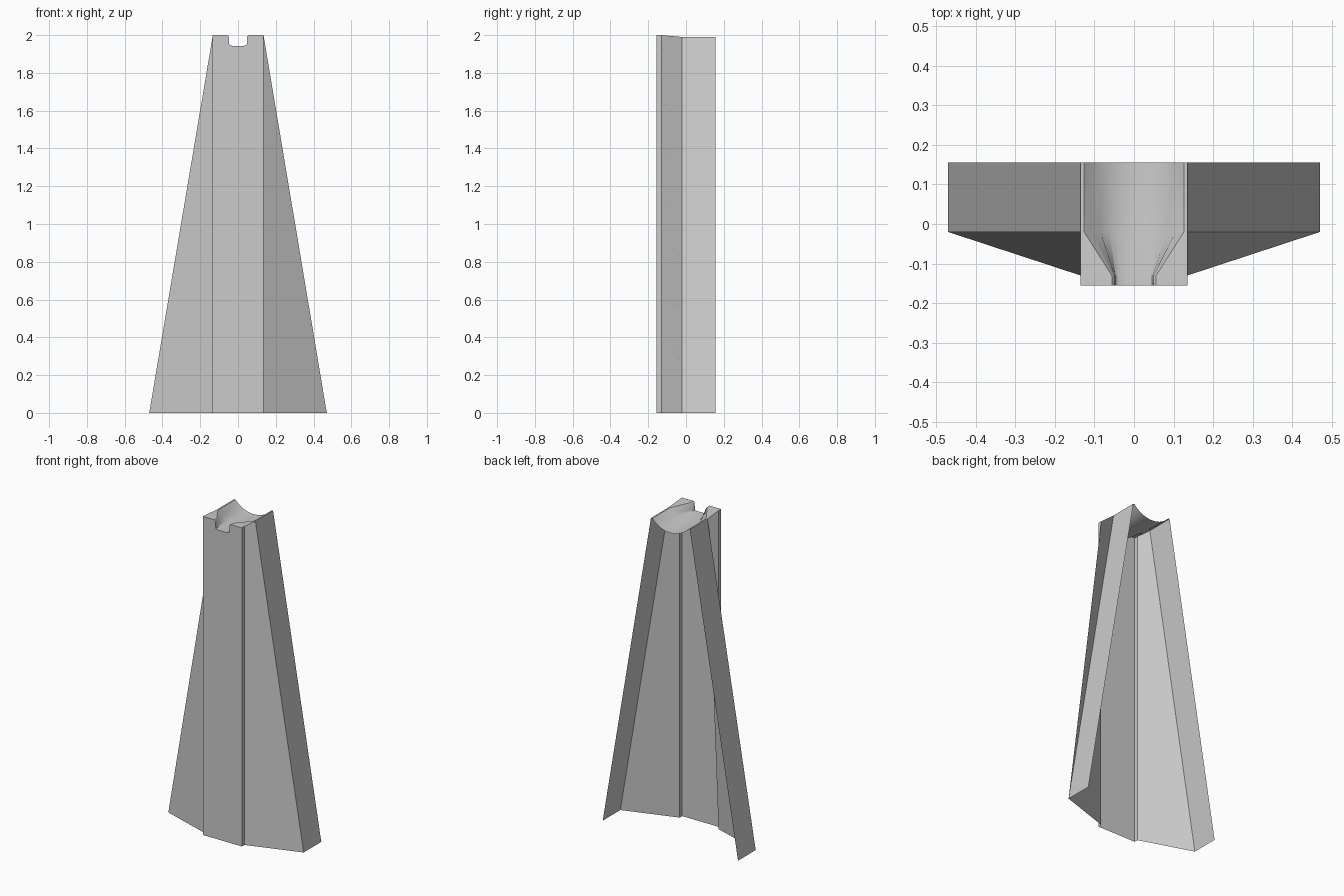
import bpy, bmesh, math

if "Cube" in bpy.data.objects:
    bpy.data.objects.remove(bpy.data.objects["Cube"])

Z_FRONT, Z_BACK = 2.0, 1.99
NECK = 0.135            # half width of front panel and of the top


def make_object(name, bm):
    bmesh.ops.remove_doubles(bm, verts=bm.verts, dist=1e-5)
    me = bpy.data.meshes.new(name)
    bm.to_mesh(me)
    bm.free()
    ob = bpy.data.objects.new(name, me)
    bpy.context.collection.objects.link(ob)
    bpy.ops.object.select_all(action='DESELECT')
    ob.select_set(True)
    bpy.context.view_layer.objects.active = ob
    bpy.ops.object.shade_smooth_by_angle(angle=math.radians(32))
    return ob


def add_face(bm, pts):
    bm.faces.new([bm.verts.new(p) for p in pts])


# Half profile of the notched front edge, from outside to centre (x, z)
notch = [(NECK, Z_FRONT), (0.056, Z_FRONT), (0.049, 1.993), (0.047, 1.957),
         (0.045, 1.948), (0.039, 1.944), (0.02, 1.943), (0, 1.943)]

# Half profile of the round trough (x, z)
half, sag = 0.126, 0.058
r = (half ** 2 + sag ** 2) / (2 * sag)
trough = [(NECK, Z_BACK)]
for i in range(7):
    x = half * (1 - i / 6)
    trough.append((x, Z_BACK - sag + r - math.sqrt(r * r - x * x)))


def full(profile):
    return [(-x, z) for x, z in profile] + profile[-2::-1]


# Shell: front panel, small steps, warped wings and sloping side flanges
bm = bmesh.new()
add_face(bm, [(-NECK, -0.155, 0), (NECK, -0.155, 0)]
         + [(x, -0.155, z) for x, z in reversed(full(notch))])
plan = [(NECK, -0.155, Z_FRONT), (NECK, -0.13, Z_FRONT),
        (0.47, -0.02, Z_BACK), (0.47, 0.155, Z_BACK)]
for (xa, ya, za), (xb, yb, zb) in zip(plan, plan[1:]):
    lo_a, lo_b = (xa, ya, 0), (xb, yb, 0)
    hi_a, hi_b = (NECK, ya, za), (NECK, yb, zb)
    add_face(bm, [hi_a, lo_a, lo_b, hi_b])
    add_face(bm, [(-x, y, z) for x, y, z in (lo_a, hi_a, hi_b, lo_b)])
make_object("tower_shell", bm)

# Saddle: notch lofted back into the round trough
bm = bmesh.new()
rows = [(-0.155, full(notch)), (-0.13, full(notch)),
        (-0.02, full(trough)), (0.155, full(trough))]
for (ya, pa), (yb, pb) in zip(rows, rows[1:]):
    for i in range(len(pa) - 1):
        add_face(bm, [(pa[i][0], ya, pa[i][1]), (pa[i + 1][0], ya, pa[i + 1][1]),
                      (pb[i + 1][0], yb, pb[i + 1][1]), (pb[i][0], yb, pb[i][1])])
make_object("top_saddle", bm)
